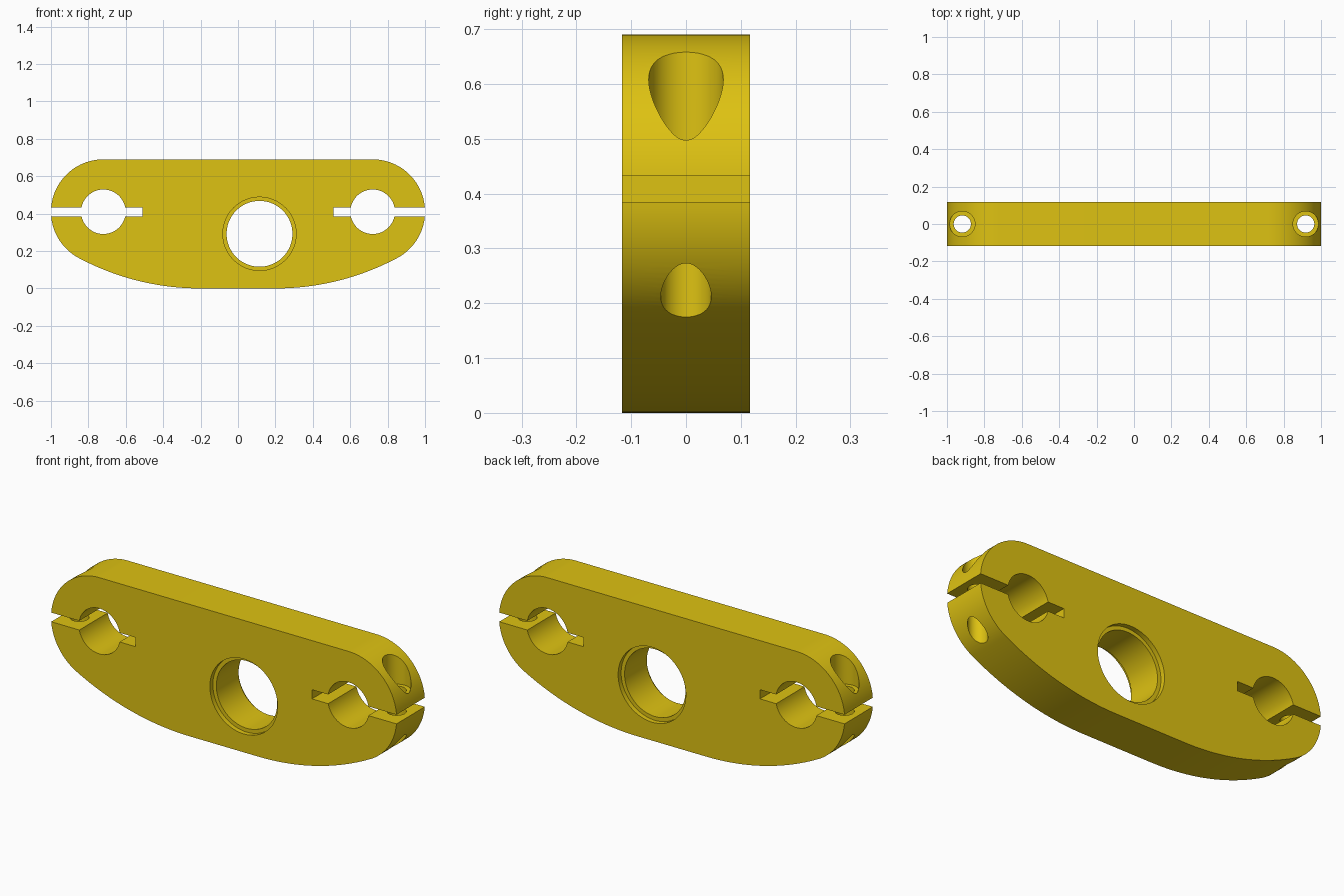
import bpy, bmesh, math
from mathutils import Matrix, Vector

cube = bpy.data.objects.get("Cube")
if cube:
    bpy.data.objects.remove(cube)

HALF = 0.117                 # half thickness of the plate
CX, CZ, END_R = 0.72, 0.41, 0.28   # clamp centre and rounded end radius
FLAT, BELLY_R = 0.2, 1.385   # flat bottom half length, belly arc radius
BOLT_X = 0.918

gold = bpy.data.materials.new("golden yellow")
gold.use_nodes = True
gold.diffuse_color = (0.73, 0.54, 0.006, 1)
gold.node_tree.nodes["Principled BSDF"].inputs["Base Color"].default_value = gold.diffuse_color


def add_object(name, bm):
    bmesh.ops.recalc_face_normals(bm, faces=bm.faces)
    mesh = bpy.data.meshes.new(name)
    bm.to_mesh(mesh)
    bm.free()
    mesh.materials.append(gold)
    obj = bpy.data.objects.new(name, mesh)
    bpy.context.collection.objects.link(obj)
    return obj


def cylinder(name, centre, radius, length, axis):
    bm = bmesh.new()
    turn = Matrix.Rotation(math.pi / 2, 4, 'X') if axis == 'Y' else Matrix()
    bmesh.ops.create_cone(bm, cap_ends=True, segments=96, radius1=radius, radius2=radius,
                          depth=length, matrix=Matrix.Translation(centre) @ turn)
    return add_object(name, bm)


def box(name, centre, size):
    bm = bmesh.new()
    bmesh.ops.create_cube(bm, size=1, matrix=Matrix.Translation(centre) @ Matrix.Diagonal((*size, 1)))
    return add_object(name, bm)


def arc(x, z, r, start, end, steps):
    return [(x + r * math.cos(start + (end - start) * i / steps),
             z + r * math.sin(start + (end - start) * i / steps)) for i in range(steps + 1)]


# Plate outline: belly arc flowing into the rounded end, mirrored
join = math.atan2(CZ - BELLY_R, CX - FLAT)
half = arc(FLAT, BELLY_R, BELLY_R, -math.pi / 2, join, 24)
half += arc(CX, CZ, END_R, join, math.pi / 2, 64)[1:]
outline = half + [(-x, z) for x, z in reversed(half)]

bm = bmesh.new()
face = bm.faces.new([bm.verts.new((x, -HALF, z)) for x, z in outline])
side = bmesh.ops.extrude_face_region(bm, geom=[face])
bmesh.ops.translate(bm, vec=Vector((0, 2 * HALF, 0)),
                    verts=[v for v in side["geom"] if isinstance(v, bmesh.types.BMVert)])
clamp = add_object("clamp_plate", bm)

# Offset centre bore with a shallow recess on both faces
cutters = [cylinder("centre_bore", (0.115, 0, 0.292), 0.176, 1, 'Y')]
for s in (-1, 1):
    cutters.append(cylinder("bore_recess", (0.115, s * (HALF + 0.075), 0.292), 0.196, 0.2, 'Y'))

# Clamp bores, slits, bolt holes and bolt head pockets at each end
for s in (-1, 1):
    cutters += [
        cylinder("clamp_bore", (s * CX, 0, CZ), 0.119, 1, 'Y'),
        box("clamp_slit", (s * 0.81, 0, 0.409), (0.6, 1, 0.048)),
        cylinder("bolt_hole", (s * BOLT_X, 0, 0.4), 0.046, 1.2, 'Z'),
        cylinder("bolt_pocket", (s * BOLT_X, 0, 0.795), 0.068, 0.6, 'Z'),
    ]

bpy.ops.object.select_all(action='DESELECT')
bpy.context.view_layer.objects.active = clamp
clamp.select_set(True)
for cutter in cutters:
    cutter.hide_render = True
    cut = clamp.modifiers.new(cutter.name, 'BOOLEAN')
    cut.operation = 'DIFFERENCE'
    cut.solver = 'EXACT'
    cut.object = cutter
    bpy.ops.object.modifier_apply(modifier=cut.name)
    bpy.data.objects.remove(cutter)

bpy.ops.object.shade_smooth_by_angle(angle=math.radians(25))
